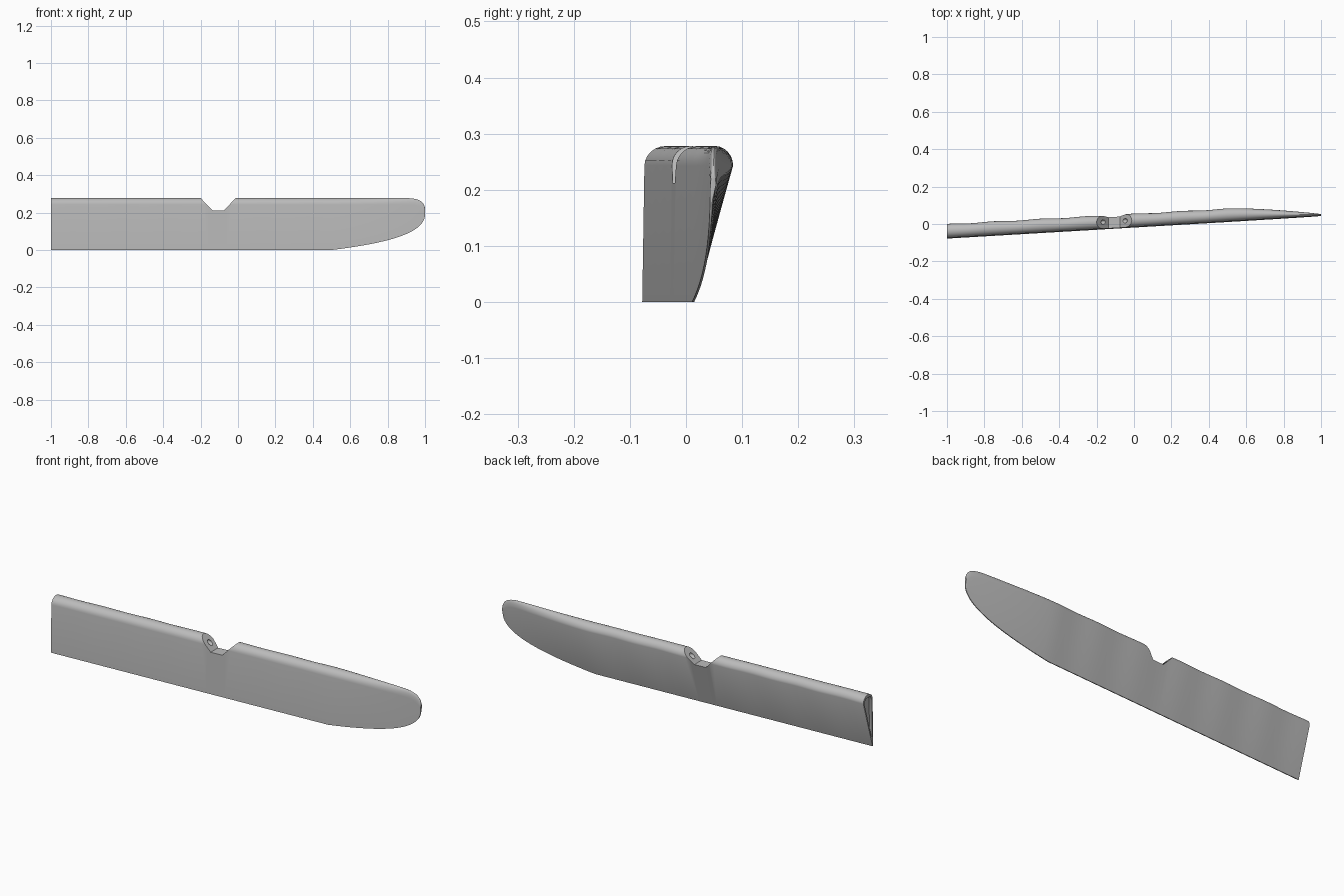
import bpy, bmesh, math

if "Cube" in bpy.data.objects:
    bpy.data.objects.remove(bpy.data.objects["Cube"])

grey = bpy.data.materials.new("plain_grey")
grey.use_nodes = True
COLOUR = (0.5, 0.5, 0.5, 1)
grey.diffuse_color = COLOUR
grey.node_tree.nodes["Principled BSDF"].inputs["Base Color"].default_value = COLOUR

TIP = 0.5      # where the rounded tip begins
TOP = 0.278    # height of the rounded leading edge
RIB = 0.25     # rib spacing


def front_y(x):
    return -0.078 + 0.059 * (x + 1)


def section(x):
    """Wedge section: round top edge, thin bottom edge."""
    u = max(0, (x - TIP) / (1 - TIP))
    v = max(0, (x - 0.8) / 0.2) ** 3
    low = 0.19 * (1 - math.sqrt(max(0, 1 - u * u))) + 0.06 * u * (1 - u)
    high = TOP - 0.06 * (1 - math.sqrt(max(0, 1 - v * v)))
    thick = 0.071 - 0.004 * x - 0.057 * u ** 1.4
    if x < TIP:   # skin sags between the ribs
        thick -= 0.004 * math.sin(math.pi * (x - TIP) / RIB) ** 2
    r = min(0.035, 0.4 * (high - low))
    y = front_y(x)
    pts = [(y, low)]
    for i in range(13):
        a = math.pi * (1 - i / 12)
        pts.append((y + thick / 2 + thick / 2 * math.cos(a), high - r + r * math.sin(a)))
    pts.append((y + 0.004, low))
    return [(x, py + 0.016 * pz, pz) for py, pz in pts]


def make(name, loops):
    """Skin a row of closed loops and cap both ends."""
    bm = bmesh.new()
    rings = [[bm.verts.new(p) for p in loop] for loop in loops]
    n = len(rings[0])
    for a, b in zip(rings, rings[1:]):
        for i in range(n):
            j = (i + 1) % n
            bm.faces.new((a[i], a[j], b[j], b[i]))
    bm.faces.new(rings[0])
    bm.faces.new(rings[-1])
    bmesh.ops.recalc_face_normals(bm, faces=bm.faces)
    mesh = bpy.data.meshes.new(name)
    bm.to_mesh(mesh)
    bm.free()
    mesh.materials.append(grey)
    ob = bpy.data.objects.new(name, mesh)
    bpy.context.collection.objects.link(ob)
    return ob


# Main surface: even stations on the span, denser towards the tip
stations = [-1 + 1.5 * i / 48 for i in range(48)]
stations += [TIP + (1 - TIP) * math.sin(math.pi / 2 * i / 24) for i in range(24)]
stations.append(0.9995)
panel = make("control_panel", [section(x) for x in stations])


def cut(cutter):
    cutter.hide_render = True
    bpy.context.view_layer.objects.active = panel
    mod = panel.modifiers.new(cutter.name, "BOOLEAN")
    mod.operation = "DIFFERENCE"
    mod.solver = "EXACT"
    mod.object = cutter
    bpy.ops.object.modifier_apply(modifier=mod.name)
    bpy.data.objects.remove(cutter)


# Hinge notch in the top edge
notch = [(-0.22, 0.3), (-0.2, TOP), (-0.137, 0.212), (-0.075, 0.212), (-0.012, TOP), (0.01, 0.3)]
cut(make("notch_cutter", [[(x, y, z) for x, z in notch] for y in (-0.2, 0.2)]))


# Pin holes in the sloping notch walls
def ring(x, y, z, r):
    steps = [math.tau * i / 20 for i in range(20)]
    return [(x, y + r * math.cos(a), z + r * math.sin(a)) for a in steps]


cut(make("pin_hole_cutter", [ring(x, front_y(x) + 0.039, 0.241, 0.012) for x in (-0.225, 0.012)]))

# Shallow recess in the square end
recess = [(0.007, 0.05), (0.007, 0.24), (0.018, 0.262), (0.055, 0.262), (0.066, 0.24), (0.012, 0.05)]
cut(make("recess_cutter", [[(x, front_y(-1) + y + 0.016 * z, z) for y, z in recess] for x in (-1.02, -0.985)]))

bpy.ops.object.select_all(action="DESELECT")
panel.select_set(True)
bpy.context.view_layer.objects.active = panel
bpy.ops.object.shade_smooth_by_angle(angle=math.radians(35))
